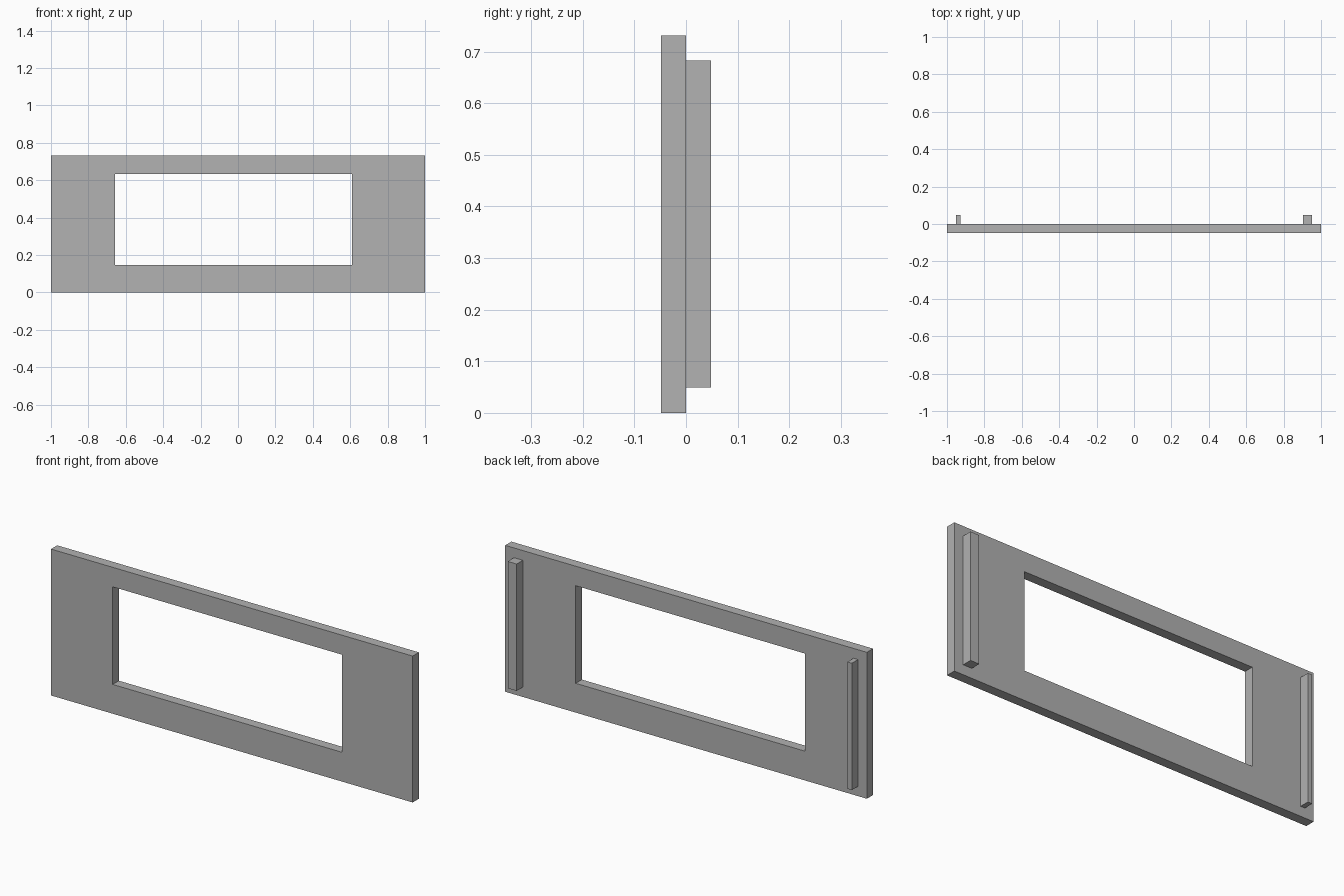
import bpy
import bmesh

cube = bpy.data.objects.get("Cube")
if cube:
    bpy.data.objects.remove(cube, do_unlink=True)

U = 2 / 82  # modelling unit: the panel is 82 units long, 30 high, 2 thick

grey = bpy.data.materials.new("plain grey")
grey.use_nodes = True
colour = (0.445, 0.445, 0.445, 1)
grey.diffuse_color = colour
grey.node_tree.nodes["Principled BSDF"].inputs["Base Color"].default_value = colour


def finish(name, bm):
    bmesh.ops.recalc_face_normals(bm, faces=bm.faces)
    mesh = bpy.data.meshes.new(name)
    bm.to_mesh(mesh)
    bm.free()
    mesh.materials.append(grey)
    obj = bpy.data.objects.new(name, mesh)
    bpy.context.collection.objects.link(obj)
    return obj


def rectangle(bm, x0, x1, z0, z1, y):
    corners = ((x0, z0), (x1, z0), (x1, z1), (x0, z1))
    return [bm.verts.new((x * U, y * U, z * U)) for x, z in corners]


# Front panel: a ring of quads around the off-centre window, extruded back
bm = bmesh.new()
outer = rectangle(bm, -41, 41, 0, 30, -2)
inner = rectangle(bm, -27, 25, 6, 26, -2)
for i in range(4):
    j = (i + 1) % 4
    bm.faces.new((outer[i], outer[j], inner[j], inner[i]))
ring = bmesh.ops.extrude_face_region(bm, geom=bm.faces[:], use_keep_orig=True)
moved = [v for v in ring["geom"] if isinstance(v, bmesh.types.BMVert)]
bmesh.ops.translate(bm, verts=moved, vec=(0, 2 * U, 0))
finish("window_panel", bm)

# Upright ribs on the back, the left one twice as wide
for name, x0, x1 in (("right_back_rib", -39, -38), ("left_back_rib", 37, 39)):
    bm = bmesh.new()
    front = rectangle(bm, x0, x1, 2, 28, 0)
    back = rectangle(bm, x0, x1, 2, 28, 2)
    bm.faces.new(front)
    bm.faces.new(back)
    for i in range(4):
        j = (i + 1) % 4
        bm.faces.new((front[i], front[j], back[j], back[i]))
    finish(name, bm)
